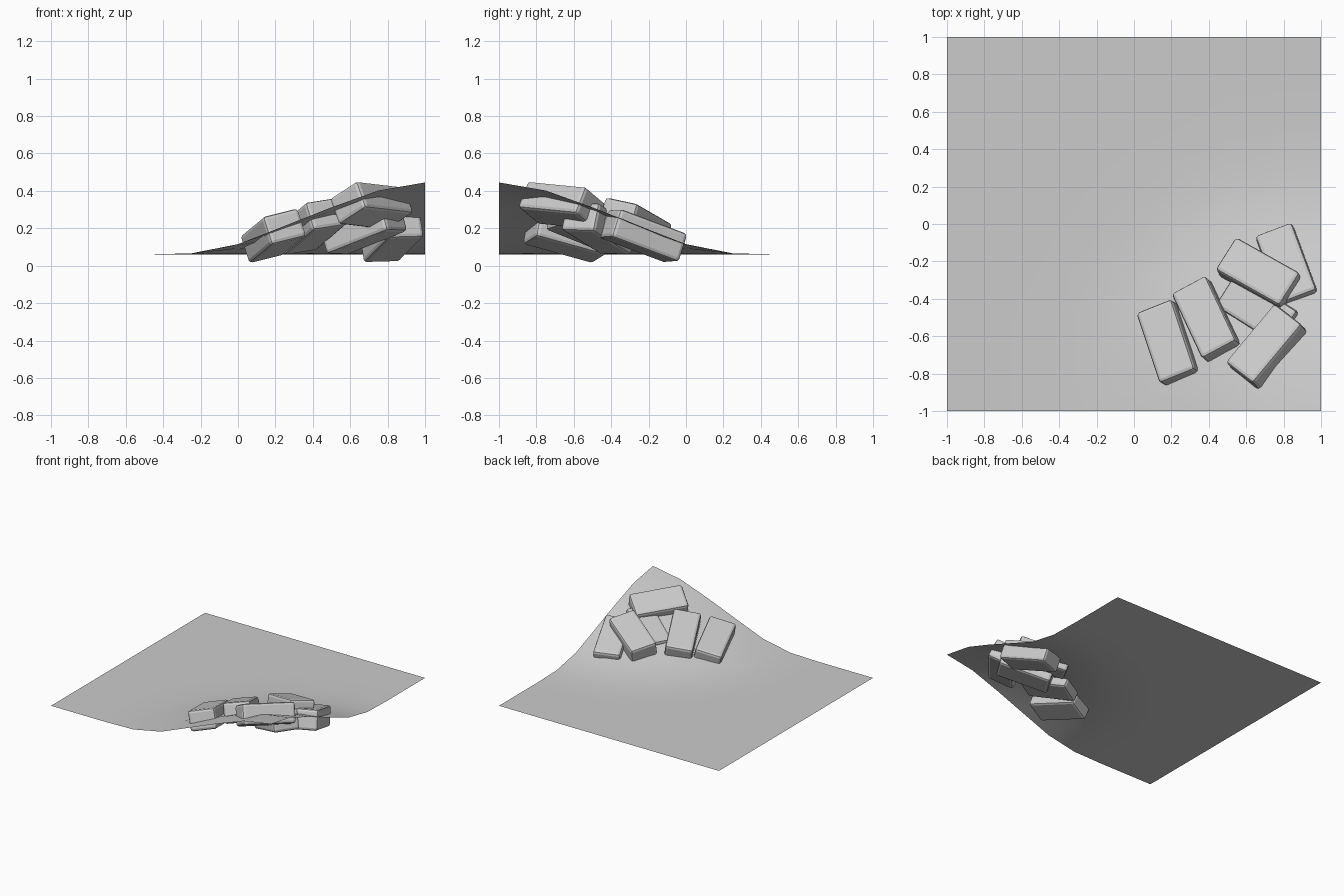
import bpy, bmesh, math
from mathutils import Vector, Matrix

if "Cube" in bpy.data.objects:
    bpy.data.objects.remove(bpy.data.objects["Cube"])

# height of the ground by distance from the raised corner (1, -1)
FALLOFF = [(0, .445), (.25, .402), (.5, .312), (.75, .213), (1, .115), (1.25, .066), (1.45, .06)]


def ground_height(x, y):
    r = math.hypot(x - 1, y + 1)
    for (r0, h0), (r1, h1) in zip(FALLOFF, FALLOFF[1:]):
        if r <= r1:
            return h0 + (h1 - h0) * (r - r0) / (r1 - r0)
    return FALLOFF[-1][1]


def finish(name, bm):
    mesh = bpy.data.meshes.new(name)
    bm.to_mesh(mesh)
    bm.free()
    ob = bpy.data.objects.new(name, mesh)
    bpy.context.collection.objects.link(ob)
    return ob


# ground sheet: 8 x 8 grid pulled up at one corner
bm = bmesh.new()
bmesh.ops.create_grid(bm, x_segments=8, y_segments=8, size=1)
for v in bm.verts:
    v.co.z = ground_height(v.co.x, v.co.y)
for f in bm.faces:
    f.smooth = True
finish("ground_sheet", bm)

# slabs lying on the slope
LENGTH, WIDTH, THICK = .41, .21, .16


def slab(name, top, heading, slope):
    """top: centre of the upper face; heading: long direction in plan; slope: dz/dx, dz/dy."""
    a, b = slope
    n = Vector((-a, -b, 1)).normalized()
    u = Vector((heading[0], heading[1], a * heading[0] + b * heading[1])).normalized()
    w = n.cross(u)
    rot = Matrix((u, w, n)).transposed().to_4x4()
    bm = bmesh.new()
    bmesh.ops.create_cube(bm, size=1)
    bmesh.ops.scale(bm, vec=(LENGTH, WIDTH, THICK), verts=bm.verts)
    bmesh.ops.bevel(bm, geom=bm.edges[:], offset=.02, segments=2, profile=.5, affect='EDGES')
    ob = finish(name, bm)
    ob.matrix_world = Matrix.Translation(Vector(top) - n * THICK / 2) @ rot
    return ob


SLABS = [
    ((.165, -.625, .235), (.12, -.36), (.32, -.17)),
    ((.37, -.495, .285), (.16, -.34), (.30, -.26)),
    ((.66, -.25, .295), (.32, -.18), (.15, -.31)),
    ((.81, -.205, .235), (.10, -.27), (.15, -.32)),
    ((.65, -.45, .275), (.16, -.10), (.27, -.20)),
    ((.69, -.635, .392), (.25, .30), (.35, -.39)),
]
for i, (top, heading, slope) in enumerate(SLABS, 1):
    slab(f"stone_slab_{i}", top, heading, slope)
